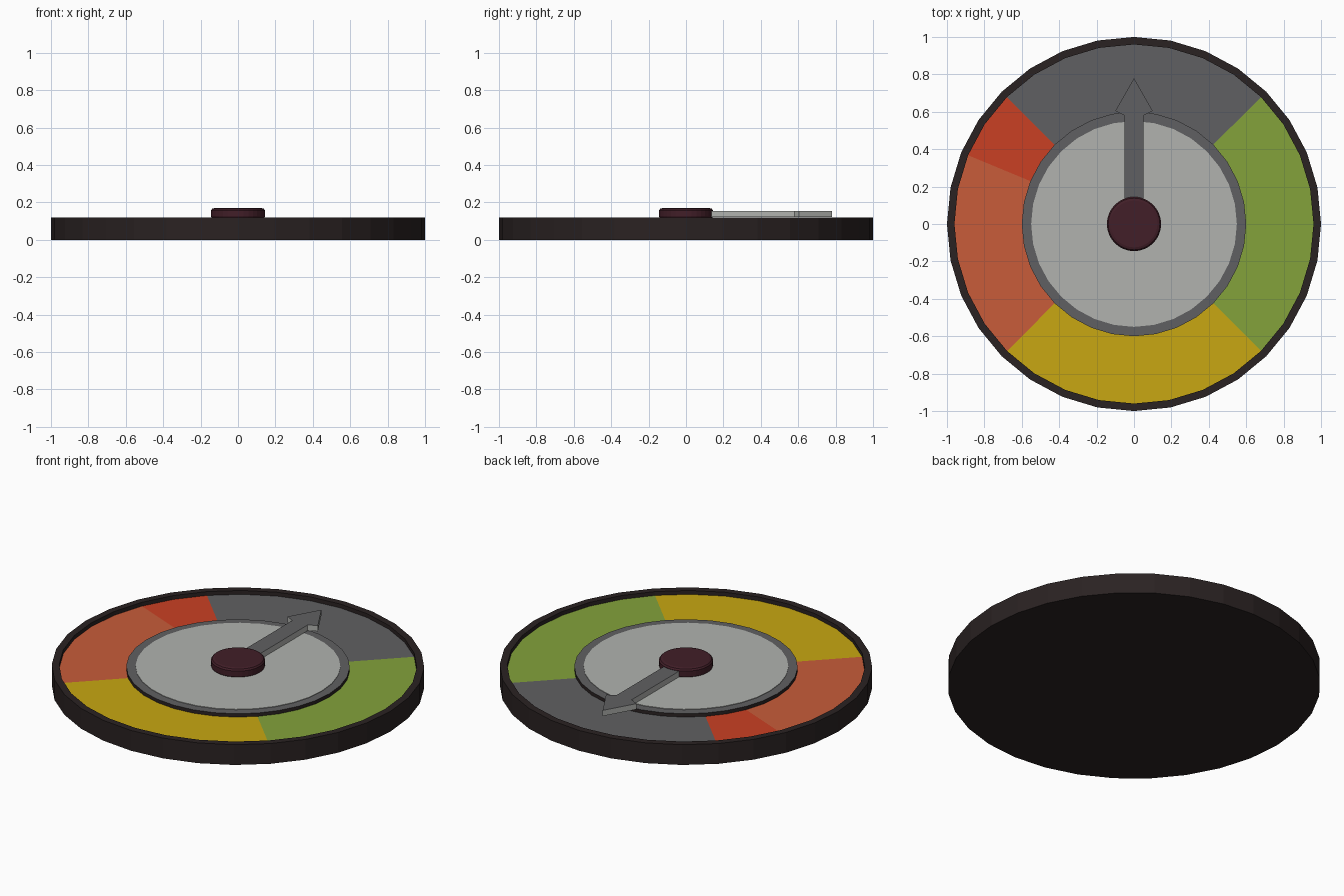
import bpy, bmesh
from math import sin, cos, pi, degrees, atan2

SEGMENTS = 32

cube = bpy.data.objects.get("Cube")
if cube:
    bpy.data.objects.remove(cube)


def make_material(name, rgb):
    mat = bpy.data.materials.new(name)
    mat.use_nodes = True
    mat.diffuse_color = (*rgb, 1)
    mat.node_tree.nodes["Principled BSDF"].inputs["Base Color"].default_value = (*rgb, 1)
    return mat


dark = make_material("dark brown", (0.023, 0.016, 0.016))
grey = make_material("slate grey", (0.117, 0.117, 0.122))
pale = make_material("pale grey", (0.44, 0.45, 0.43))
green = make_material("green", (0.227, 0.361, 0.044))
yellow = make_material("yellow", (0.578, 0.386, 0.006))
orange = make_material("orange", (0.578, 0.107, 0.042))
red = make_material("red", (0.591, 0.051, 0.017))
maroon = make_material("maroon", (0.054, 0.013, 0.021))


def finish(name, bm, mats, rule=None):
    """Turn a bmesh into an object, choosing each face's material by a rule."""
    bmesh.ops.recalc_face_normals(bm, faces=bm.faces)
    for face in bm.faces:
        face.material_index = rule(face) if rule else 0
    mesh = bpy.data.meshes.new(name)
    bm.to_mesh(mesh)
    bm.free()
    for mat in mats:
        mesh.materials.append(mat)
    obj = bpy.data.objects.new(name, mesh)
    bpy.context.collection.objects.link(obj)
    return obj


def lathe(name, profile, mats, rule=None):
    """Revolve (radius, height) points about z and cap both ends."""
    bm = bmesh.new()
    rings = []
    for r, z in profile:
        angles = [2 * pi * i / SEGMENTS for i in range(SEGMENTS)]
        rings.append([bm.verts.new((r * cos(a), r * sin(a), z)) for a in angles])
    for low, high in zip(rings, rings[1:]):
        for i in range(SEGMENTS):
            j = (i + 1) % SEGMENTS
            bm.faces.new((low[i], low[j], high[j], high[i]))
    bm.faces.new(rings[0])
    bm.faces.new(rings[-1])
    return finish(name, bm, mats, rule)


def prism(name, outline, bottom, top, mats, rule):
    """Extrude a flat outline upwards."""
    bm = bmesh.new()
    face = bm.faces.new([bm.verts.new((x, y, bottom)) for x, y in outline])
    new = bmesh.ops.extrude_face_region(bm, geom=[face])["geom"]
    verts = [v for v in new if isinstance(v, bmesh.types.BMVert)]
    bmesh.ops.translate(bm, verts=verts, vec=(0, 0, top - bottom))
    return finish(name, bm, mats, rule)


def sector(face):
    """Colour slot of the dial floor by angle; everything else is the casing."""
    c = face.calc_center_median()
    if face.normal.z < 0.5 or c.z > 0.11:
        return 0
    angle = degrees(atan2(c.y, c.x)) % 360
    for limit, slot in ((45, 1), (135, 2), (157.5, 3), (225, 4), (315, 5)):
        if angle < limit:
            return slot
    return 1


def top_only(face):
    return 1 if face.normal.z > 0.5 else 0


# Casing with raised rim and coloured dial floor
lathe("dial_casing",
      [(1, 0), (1, 0.12), (0.96, 0.12), (0.96, 0.097), (0.5, 0.097)],
      [dark, green, grey, red, orange, yellow], sector)

# Raised centre disc with grey border and pale face
lathe("centre_disc", [(0.6, 0.09), (0.6, 0.117)], [dark, grey], top_only)
lathe("centre_face", [(0.55, 0.112), (0.55, 0.12)], [pale])

# Arrow pointer, mirrored from its right half
half = [(0.05, 0.1), (0.05, 0.58), (0.1, 0.605), (0.0, 0.78)]
outline = half + [(-x, y) for x, y in reversed(half[:-1])]
prism("pointer", outline, 0.121, 0.155, [pale, grey], top_only)

# Central knob with chamfered edges
lathe("knob",
      [(0.138, 0.11), (0.145, 0.126), (0.145, 0.157), (0.138, 0.166), (0.125, 0.17)],
      [maroon])
